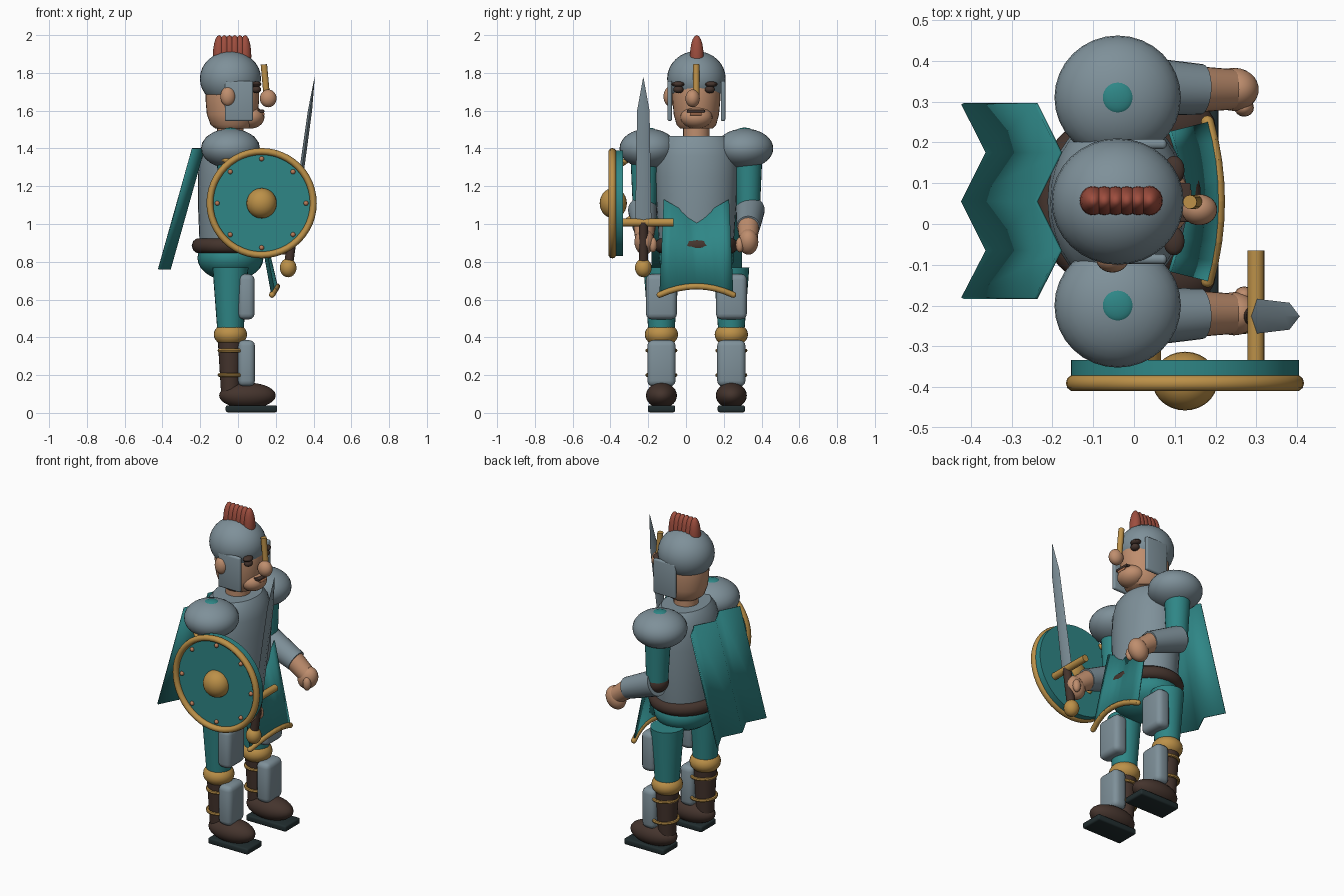
import bpy, bmesh, math
from mathutils import Vector, Matrix

if "Cube" in bpy.data.objects:
    bpy.data.objects.remove(bpy.data.objects["Cube"])

CX, CY = -0.04, 0.055   # body axis; the figure faces +x


def mat(name, col):
    m = bpy.data.materials.new(name)
    m.diffuse_color = (*col, 1)
    m.use_nodes = True
    m.node_tree.nodes["Principled BSDF"].inputs["Base Color"].default_value = m.diffuse_color
    return m


STEEL = mat("steel", (0.21, 0.28, 0.32))
TEAL = mat("teal_cloth", (0.028, 0.24, 0.24))
GOLD = mat("gold", (0.50, 0.28, 0.065))
BROWN = mat("dark_leather", (0.058, 0.034, 0.026))
SKIN = mat("skin", (0.52, 0.27, 0.155))
RED = mat("crest_red", (0.34, 0.075, 0.048))
SOLE = mat("sole_black", (0.015, 0.026, 0.028))
COPPER = mat("copper", (0.48, 0.20, 0.10))


def finish(name, bm, m, angle=40):
    bmesh.ops.recalc_face_normals(bm, faces=bm.faces)
    me = bpy.data.meshes.new(name)
    bm.to_mesh(me)
    bm.free()
    me.materials.append(m)
    ob = bpy.data.objects.new(name, me)
    bpy.context.collection.objects.link(ob)
    bpy.ops.object.select_all(action='DESELECT')
    ob.select_set(True)
    bpy.context.view_layer.objects.active = ob
    bpy.ops.object.shade_smooth_by_angle(angle=math.radians(angle))
    return ob


def ball(name, c, r, m, rot=0, seg=28):
    bm = bmesh.new()
    M = Matrix.Translation(c) @ Matrix.Rotation(rot, 4, 'Y') @ Matrix.Diagonal((*r, 1))
    bmesh.ops.create_uvsphere(bm, u_segments=seg, v_segments=seg // 2, radius=1, matrix=M)
    return finish(name, bm, m)


def limb(name, a, b, r1, r2, m, seg=24):
    a, b = Vector(a), Vector(b)
    bm = bmesh.new()
    M = Matrix.Translation((a + b) / 2) @ (b - a).to_track_quat('Z', 'Y').to_matrix().to_4x4()
    bmesh.ops.create_cone(bm, cap_ends=True, segments=seg, radius1=r1, radius2=r2,
                          depth=(b - a).length, matrix=M)
    return finish(name, bm, m)


def box(name, lo, hi, bevel, m):
    lo, hi = Vector(lo), Vector(hi)
    bm = bmesh.new()
    bmesh.ops.create_cube(bm, size=1, matrix=Matrix.Translation((lo + hi) / 2)
                          @ Matrix.Diagonal((*(hi - lo), 1)))
    bmesh.ops.bevel(bm, geom=bm.edges[:], offset=bevel, segments=3, profile=0.5, affect='EDGES')
    return finish(name, bm, m)


def rings(name, rows, m, closed=False):
    """Skin a list of equal-length point loops."""
    bm = bmesh.new()
    vs = [[bm.verts.new(p) for p in row] for row in rows]
    n, k = len(vs), len(vs[0])
    for i in range(n if closed else n - 1):
        for j in range(k):
            bm.faces.new((vs[i][j], vs[i][(j + 1) % k],
                          vs[(i + 1) % n][(j + 1) % k], vs[(i + 1) % n][j]))
    if not closed:
        bm.faces.new(vs[0])
        bm.faces.new(vs[-1])
    return finish(name, bm, m)


def lathe(name, prof, x, y, m, seg=32):
    """Profile of (rx, ry, z) rows around a vertical axis."""
    T = [2 * math.pi * j / seg for j in range(seg)]
    return rings(name, [[(x + rx * math.cos(t), y + ry * math.sin(t), z) for t in T]
                        for rx, ry, z in prof], m)


def torus(name, c, R1, R2, rad, rz, m, axis='Z', seg=40, k=10):
    rows = []
    for i in range(seg):
        t = 2 * math.pi * i / seg
        row = []
        for j in range(k):
            u = 2 * math.pi * j / k
            d = rad * math.cos(u)
            p = Vector(((R1 + d) * math.cos(t), (R2 + d) * math.sin(t), rz * math.sin(u)))
            if axis == 'Y':
                p = Vector((p.x, p.z, p.y))
            row.append(p + Vector(c))
        rows.append(row)
    return rings(name, rows, m, closed=True)


def sheet(name, top, bottom, m, thick):
    bm = bmesh.new()
    a = [bm.verts.new(p) for p in top]
    b = [bm.verts.new(p) for p in bottom]
    for i in range(len(a) - 1):
        bm.faces.new((a[i], a[i + 1], b[i + 1], b[i]))
    ob = finish(name, bm, m, 65)
    mod = ob.modifiers.new("thickness", 'SOLIDIFY')
    mod.thickness, mod.offset = thick, 0
    return ob


# Torso, pelvis, belt, neck
lathe("breastplate", [(.16, .19, .86), (.165, .2, .93), (.172, .212, 1.1), (.172, .217, 1.25),
                      (.165, .215, 1.36), (.15, .195, 1.43), (.125, .165, 1.465)], CX, CY, STEEL)
ball("pelvis", (CX, CY, .82), (.175, .2, .12), TEAL)
torus("belt", (CX, CY, .885), .168, .185, .037, .04, BROWN)
limb("neck", (CX, CY, 1.44), (CX, CY, 1.54), .07, .07, SKIN)

# Head and face
lathe("head", [(.09, .085, 1.505), (.115, .105, 1.525), (.135, .12, 1.58), (.142, .127, 1.66),
               (.142, .127, 1.76), (.1, .09, 1.85)], -.03, CY, SKIN)
ball("chin", (.065, CY, 1.565), (.075, .085, .06), SKIN)
ball("nose", (.16, .035, 1.665), (.044, .038, .047), SKIN)
box("mouth", (.10, .005, 1.59), (.139, .10, 1.605), .004, BROWN)
box("lip", (.10, .02, 1.575), (.141, .085, 1.589), .004, COPPER)
for s in (-1, 1):
    ball("eye", (.098, .043 + s * .083, 1.712), (.025, .027, .02), BROWN, seg=16)
    ball("brow", (.098, .045 + s * .087, 1.74), (.026, .035, .015), BROWN, seg=16)
    y = CY + s * .141
    box("cheek_guard", (-.07, y - .012, 1.545), (.08, y + .012, 1.758), .01, STEEL)
ball("ear", (-.053, -.085, 1.675), (.04, .034, .052), SKIN)

# Helmet with nose bar and crest
ball("helmet", (CX, CY, 1.77), (.162, .155, .145), STEEL, seg=32)
limb("nose_bar", (.152, .054, 1.68), (.137, .054, 1.845), .017, .017, GOLD, 16)
for i in range(6):
    ball("crest_plume", (-.1 + i * .0275, .057, 1.89), (.033, .036, .11), RED, seg=20)

# Cape with straight pleats
ys = [.295, .175, .055, -.065, -.182]
dx = [0, .06, 0, .06, 0]
sheet("cape", [(-.24 + d, y, 1.40) for d, y in zip(dx, ys)],
      [(-.42 + d, y, .76) for d, y in zip(dx, ys)], TEAL, .008)

# Front tabard with gold hem
ts = [-1 + i / 4 for i in range(9)]
hem = [(.207 - .027 * t * t, CY + .195 * t, .67 - .045 * t * t) for t in ts]
sheet("tabard", [(.118 - .03 * t * t, CY + .172 * t, 1.03 + .1 * abs(t)) for t in ts],
      hem, TEAL, .008)
for a, b in zip(hem, hem[1:]):
    limb("hem_trim", a, b, .016, .016, GOLD, 12)
for p in hem:
    ball("hem_joint", p, (.016,) * 3, GOLD, seg=12)

for s in (-1, 1):
    # Legs
    y = CY + s * .185
    limb("thigh", (CX, y, .44), (CX, y, .77), .07, .095, TEAL)
    box("thigh_guard", (0, y - .082, .495), (.088, y + .082, .735), .03, STEEL)
    ball("knee", (CX, y, .415), (.088, .088, .065), GOLD)
    limb("shin", (CX, y, .11), (CX, y, .40), .05, .068, BROWN)
    box("shin_guard", (0, y - .075, .14), (.09, y + .075, .385), .03, STEEL)
    for z in (.2, .33):
        torus("shin_strap", (CX + .01, y, z), .068, .075, .01, .01, GOLD, seg=28, k=8)
    ball("boot", (.05, y, .092), (.15, .082, .068), BROWN)
    box("sole", (-.065, y - .072, .003), (.207, y + .072, .04), .01, SOLE)

    # Arms
    y = CY + s * .255
    ya = CY + s * .275
    ball("shoulder_guard", (CX, y, 1.40), (.155, .152, .105), STEEL, seg=32)
    ball("shoulder_stud", (CX, y, 1.496), (.04, .04, .014), TEAL)
    limb("upper_arm", (CX, ya, 1.38), (CX + .005, ya, 1.09), .075, .062, TEAL)
    ball("elbow", (CX + .005, ya, 1.075), (.066, .066, .06), BROWN)
    limb("bracer", (CX, ya + s * .01, 1.075), (.165, ya, .985), .077, .062, STEEL)
    limb("wrist", (.14, ya, .997), (.235, ya, .925), .058, .05, SKIN)
    ball("hand", (.245, ya, .905), (.058, .053, .07), SKIN, rot=.5)
    ball("thumb", (.27, ya - s * .045, .89), (.024, .022, .04), SKIN, seg=16)

# Sword, leaning slightly forward
SY = -.226


def on_sword(z):
    return Vector((.265 + (z - .765) * .139, SY, z))


ball("pommel", on_sword(.768), (.044, .044, .05), GOLD)
limb("grip", on_sword(.79), on_sword(1.01), .024, .024, BROWN, 16)
g = on_sword(1.008)
limb("cross_guard", (g.x, -.335, g.z), (g.x, -.065, g.z), .021, .021, GOLD, 16)
blade = []
for z, w, t in ((1.0, .043, .014), (1.6, .033, .011), (1.775, .001, .001)):
    p = on_sword(z)
    blade.append([p + Vector(d) for d in ((t, 0, 0), (0, w, 0), (-t, 0, 0), (0, -w, 0))])
rings("blade", blade, STEEL)

# Round shield on the right arm
SX, SZ = .125, 1.11
limb("shield_board", (SX, -.333, SZ), (SX, -.385, SZ), .28, .28, TEAL, 48)
torus("shield_rim", (SX, -.39, SZ), .274, .274, .018, .02, GOLD, 'Y', seg=48)
ball("shield_boss", (SX, -.385, SZ), (.08, .072, .08), GOLD)
for i in range(8):
    t = i * math.pi / 4
    ball("shield_stud", (SX + .235 * math.cos(t), -.388, SZ + .235 * math.sin(t)),
         (.013,) * 3, COPPER, seg=12)
limb("shield_strap_upper", (-.03, -.34, 1.32), (-.12, -.27, 1.37), .016, .016, GOLD, 12)
limb("shield_strap_lower", (.05, -.335, 1.0), (.05, -.29, 1.03), .016, .016, GOLD, 12)
